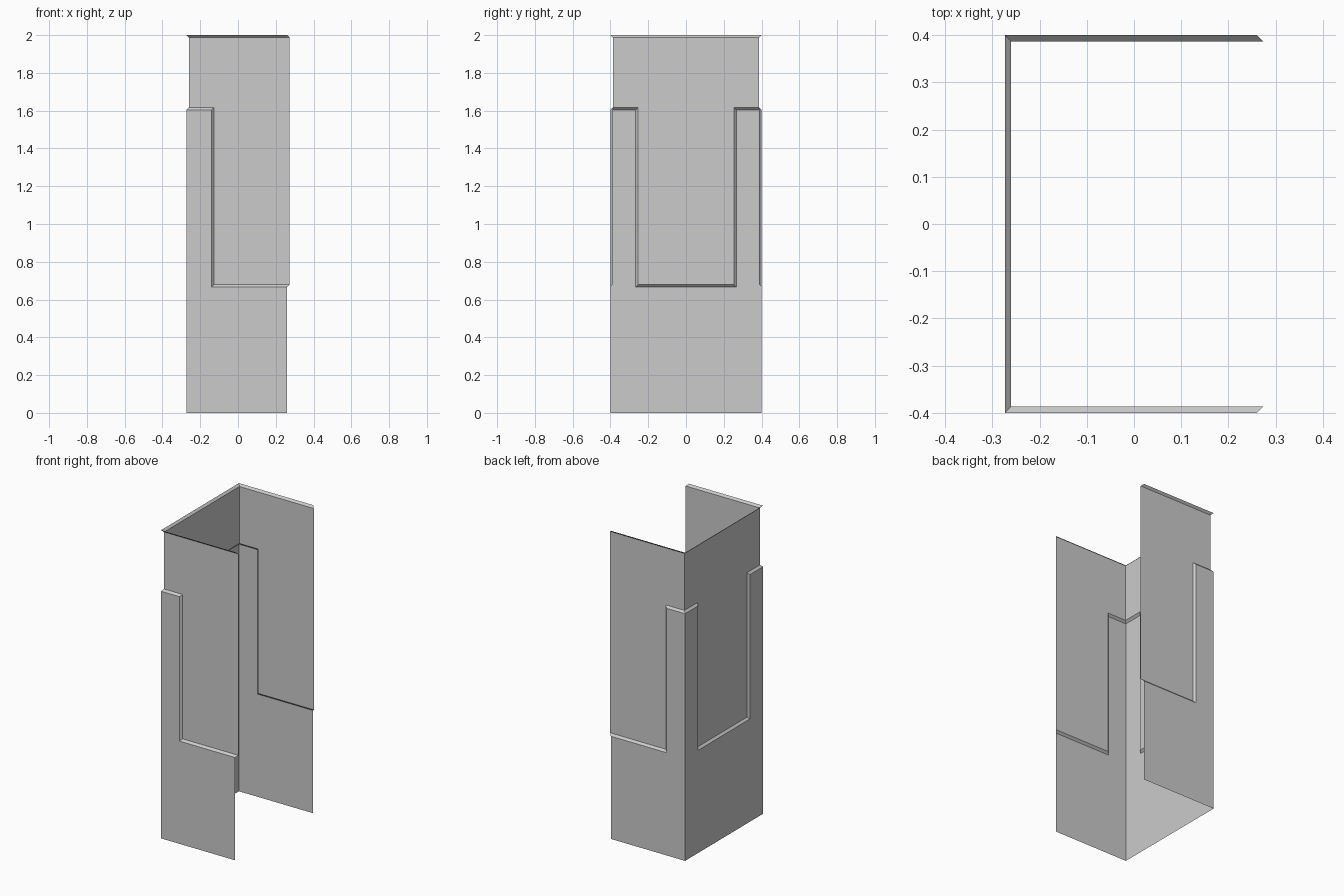
import bpy, bmesh

if "Cube" in bpy.data.objects:
    bpy.data.objects.remove(bpy.data.objects["Cube"])

# Stations along the U-shaped wall: (outer xy, inset xy), front half then mirrored in y
D = 0.0133
half = [(0.26, -0.4), (-0.14, -0.4), (-0.2733, -0.4), (-0.2733, -0.2667)]
stations = [((x, y), (x + D, y + D)) for x, y in half]
stations += [tuple((x, -y) for x, y in s) for s in reversed(stations)]

# Levels: (outer z, inset z) for base, recess sill, pillar top, flared rim
levels = [(0, 0), (0.6667, 0.68), (1.604, 1.617), (2.0, 1.9867)]
OUT, IN = 0, 1

bm = bmesh.new()
cache = {}


def v(i, level, side):
    key = (i, level, side)
    if key not in cache:
        x, y = stations[i][side]
        cache[key] = bm.verts.new((x, y, levels[level][side]))
    return cache[key]


def quad(a, b, c, d):
    bm.faces.new([v(*k) for k in (a, b, c, d)])


def panel(i, lo, hi):
    # lo and hi are (level, side) pairs
    quad((i, *lo), (i, *hi), (i + 1, *hi), (i + 1, *lo))


for i in range(len(stations) - 1):
    recessed = i % 3 == 0
    panel(i, (0, OUT), (1, OUT))              # lower wall
    if recessed:
        panel(i, (1, OUT), (1, IN))           # sloped sill
        panel(i, (1, IN), (2, IN))            # recessed panel
    else:
        panel(i, (1, OUT), (2, OUT))          # corner pillar
        panel(i, (2, OUT), (2, IN))           # sloped pillar cap
    panel(i, (2, IN), (3, IN))                # upper wall
    panel(i, (3, IN), (3, OUT))               # flared rim

# Sloped pillar sides where a recess meets a pillar
for i, a, b in ((1, IN, OUT), (3, OUT, IN), (4, IN, OUT), (6, OUT, IN)):
    quad((i, 1, a), (i, 2, a), (i, 2, b), (i, 1, b))

mesh = bpy.data.meshes.new("wall_shell")
bm.to_mesh(mesh)
bm.free()
bpy.context.collection.objects.link(bpy.data.objects.new("wall_shell", mesh))
